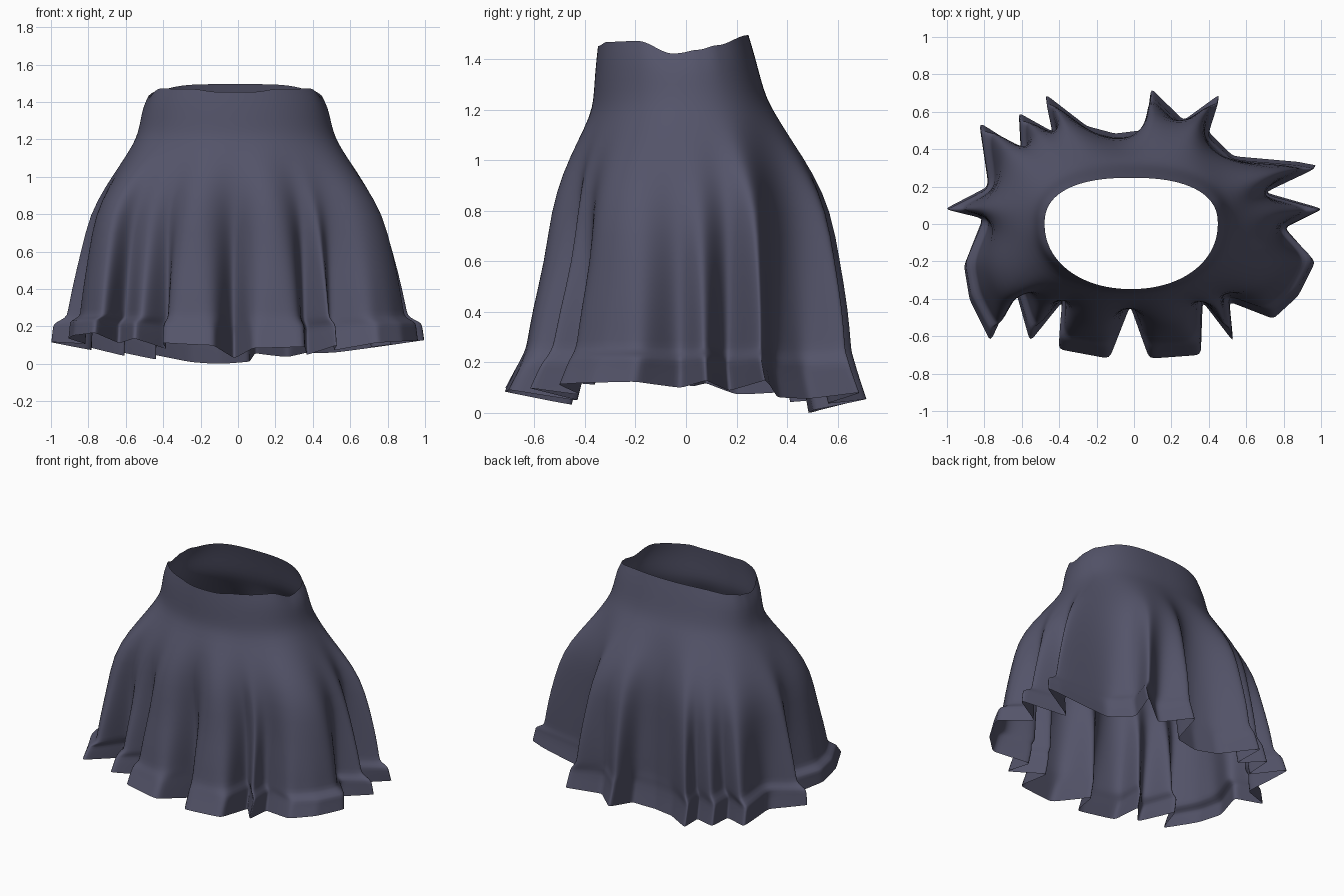
import bpy, bmesh, math

if "Cube" in bpy.data.objects:
    bpy.data.objects.remove(bpy.data.objects["Cube"])

# Pleated hem outline seen from above, counter-clockwise from the front notch
HEM = [(-.02, -.43), (.08, -.71), (.35, -.69), (.36, -.41), (.52, -.62), (.50, -.41),
       (.73, -.50), (.86, -.38), (.95, -.20), (.79, -.02), (.99, .08), (.68, .17),
       (.96, .31), (.86, .33), (.52, .36), (.39, .49), (.45, .69), (.26, .55),
       (.09, .72), (.06, .50), (-.10, .48), (-.25, .52), (-.47, .69), (-.43, .49),
       (-.61, .59), (-.60, .40), (-.82, .54), (-.77, .20), (-1.0, .08), (-.80, .03),
       (-.90, -.22), (-.87, -.40), (-.76, -.62), (-.63, -.34), (-.55, -.62),
       (-.38, -.41), (-.40, -.66), (-.13, -.71)]

# Rows: height, half width, front depth, back depth, pleat softening, pleat strength
ROWS = [(.08, 1.01, .72, .725, 0, 1), (.185, 1.0, .67, .685, 0, 1),
        (.205, .985, .66, .675, 1, 1), (.24, .92, .64, .66, 2, 1),
        (.27, .91, .63, .655, 3, 1), (.40, .885, .61, .645, 5, 1),
        (.60, .835, .56, .61, 11, .96), (.80, .785, .535, .575, 24, .9),
        (.95, .70, .49, .505, 45, .75), (1.08, .61, .43, .42, 80, .45),
        (1.18, .545, .378, .358, 120, .12), (1.24, .522, .366, .32, 120, 0),
        (1.31, .508, .362, .295, 120, 0), (1.39, .495, .356, .272, 120, 0),
        (1.46, .463, .348, .247, 120, 0)]
# Waist rim height from front (-1) to back (1)
RIM = [(-1, 1.452), (-.9, 1.468), (-.55, 1.472), (-.15, 1.422), (.2, 1.437),
       (.5, 1.455), (1, 1.495)]
STEPS = 6
TOP, BAND = len(ROWS) - 1, len(ROWS) - 4


def soften(pts, n):
    """Relax a closed outline n times."""
    for _ in range(n):
        m = len(pts)
        pts = [tuple((pts[i - 1][k] + 2 * pts[i][k] + pts[(i + 1) % m][k]) / 4
                     for k in (0, 1)) for i in range(m)]
    return pts


def fit_unit(pts):
    """Stretch an outline so it reaches 1 in each of the four directions."""
    right, left = max(p[0] for p in pts), -min(p[0] for p in pts)
    back, front = max(p[1] for p in pts), -min(p[1] for p in pts)
    return [(x / (right if x > 0 else left), y / (back if y > 0 else front)) for x, y in pts]


def rounded(a):
    """Point on a unit superellipse, squarer at the back."""
    c, s = math.cos(a), math.sin(a)
    e = 2.4 if s > 0 else 2.1
    r = (abs(c) ** e + abs(s) ** e) ** (-1 / e)
    return r * c, r * s


def rim_height(y):
    """Waist rim height at a depth, eased between the listed points."""
    for (y0, z0), (y1, z1) in zip(RIM, RIM[1:]):
        if y <= y1:
            t = max(0, (y - y0) / (y1 - y0))
            return z0 + (z1 - z0) * t * t * (3 - 2 * t)
    return RIM[-1][1]


# Subdivide the outline into columns, each tied to an angle on the waist
outline = []
for i, (x, y) in enumerate(HEM):
    x2, y2 = HEM[(i + 1) % len(HEM)]
    outline += [(x + (x2 - x) * k / STEPS, y + (y2 - y) * k / STEPS) for k in range(STEPS)]
unit = fit_unit(outline)
angles = [math.atan2(y, x) for x, y in soften(unit, 340)]

# Skirt surface, row by row from hem to waist
bm = bmesh.new()
rings = []
for ri, (z, hx, yf, yb, soft, strength) in enumerate(ROWS):
    pleats = fit_unit(soften(unit, soft))
    ring = []
    for (px, py), (ux, uy), a in zip(pleats, unit, angles):
        ex, ey = rounded(a)
        x, y = ex + (px - ex) * strength, ey + (py - ey) * strength
        # uneven hem: higher at the sides, dipping inside the folds and at the back
        c, s = math.cos(a), math.sin(a)
        dip = (.045 * c * c - .03 * max(0, s) ** 4 + .14 * (math.hypot(ux, uy) - .98)
               + (.07 * c * s if c < 0 else 0))
        zz = z + dip * max(0, 1 - (z - .08) / .2)
        # wavy waist rim
        if ri > BAND:
            zz += (rim_height(y) - ROWS[-1][0]) * (ri - BAND) / (TOP - BAND)
        ring.append(bm.verts.new((x * hx - .015 * ri / TOP, y * (yb if y > 0 else yf), zz)))
    rings.append(ring)
for low, high in zip(rings, rings[1:]):
    n = len(low)
    for i in range(n):
        j = (i + 1) % n
        bm.faces.new((low[i], low[j], high[j], high[i]))
# Let the hem touch the ground
lowest = min(v.co.z for v in bm.verts)
for v in bm.verts:
    if v.co.z < .2:
        v.co.z -= lowest * (1 - v.co.z / .2) / (1 - lowest / .2)

mesh = bpy.data.meshes.new("skirt")
bm.to_mesh(mesh)
bm.free()
skirt = bpy.data.objects.new("skirt", mesh)
bpy.context.collection.objects.link(skirt)

# Slate cloth
cloth = bpy.data.materials.new("slate cloth")
cloth.diffuse_color = (.088, .088, .142, 1)
cloth.use_nodes = True
cloth.node_tree.nodes["Principled BSDF"].inputs["Base Color"].default_value = cloth.diffuse_color
mesh.materials.append(cloth)

sub = skirt.modifiers.new("smooth", 'SUBSURF')
sub.levels = sub.render_levels = 1
bpy.context.view_layer.objects.active = skirt
skirt.select_set(True)
bpy.ops.object.shade_smooth()
